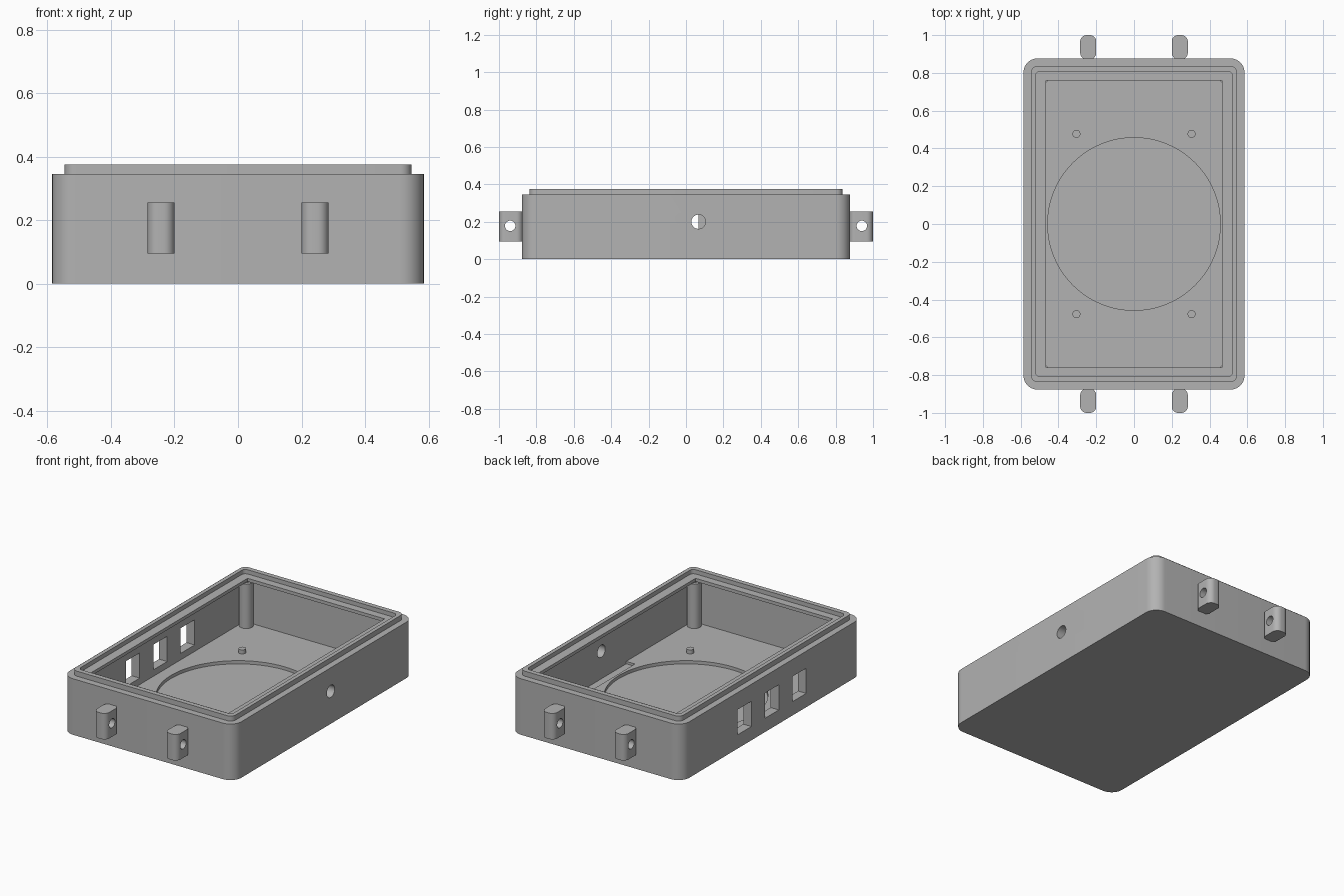
import bpy, math

if "Cube" in bpy.data.objects:
    bpy.data.objects.remove(bpy.data.objects["Cube"])

grey = bpy.data.materials.new("grey plastic")
grey.diffuse_color = (0.45, 0.45, 0.45, 1)
grey.use_nodes = True
grey.node_tree.nodes["Principled BSDF"].inputs["Base Color"].default_value = grey.diffuse_color


def prism(name, outline, z0, z1):
    """Extrude a closed counter-clockwise outline from z0 to z1."""
    n = len(outline)
    verts = [(x, y, z) for z in (z0, z1) for x, y in outline]
    faces = [tuple(reversed(range(n))), tuple(range(n, 2 * n))]
    faces += [(i, (i + 1) % n, n + (i + 1) % n, n + i) for i in range(n)]
    mesh = bpy.data.meshes.new(name)
    mesh.from_pydata(verts, [], faces)
    mesh.materials.append(grey)
    ob = bpy.data.objects.new(name, mesh)
    bpy.context.collection.objects.link(ob)
    return ob


def block(name, hx, hy, z0, z1, r=0.0, cx=0.0, cy=0.0, seg=8):
    """Box with rounded vertical corners."""
    pts = []
    for k, (sx, sy) in enumerate([(1, 1), (-1, 1), (-1, -1), (1, -1)]):
        for i in range(seg + 1 if r else 1):
            a = math.pi / 2 * (k + i / seg)
            pts.append((cx + sx * (hx - r) + r * math.cos(a),
                        cy + sy * (hy - r) + r * math.sin(a)))
    return prism(name, pts, z0, z1)


def disc(name, r, z0, z1, cx=0.0, cy=0.0, n=32):
    pts = [(cx + r * math.cos(2 * math.pi * i / n),
            cy + r * math.sin(2 * math.pi * i / n)) for i in range(n)]
    return prism(name, pts, z0, z1)


def rod_x(name, r, length, x, y, z):
    """Cylinder lying along x."""
    ob = disc(name, r, -length / 2, length / 2)
    ob.rotation_euler = (0, math.pi / 2, 0)
    ob.location = (x, y, z)
    return ob


def combine(ob, other, op):
    bpy.context.view_layer.objects.active = ob
    mod = ob.modifiers.new("bool", 'BOOLEAN')
    mod.operation, mod.object, mod.solver = op, other, 'EXACT'
    bpy.context.view_layer.update()
    bpy.ops.object.modifier_apply(modifier=mod.name)
    bpy.data.objects.remove(other, do_unlink=True)


def smooth(ob):
    bpy.ops.object.select_all(action='DESELECT')
    ob.select_set(True)
    bpy.context.view_layer.objects.active = ob
    bpy.ops.object.shade_smooth_by_angle(angle=math.radians(30))


# Case shell with raised rim
case = block("case", 0.585, 0.877, 0, 0.345, 0.075, seg=12)
combine(case, block("rim", 0.546, 0.837, 0.3, 0.376, 0.035), 'UNION')

# Hollow, inner shelf with its opening, and round recess in the floor
cuts = [
    block("cavity", 0.53, 0.82, 0.045, 0.33),
    block("opening", 0.467, 0.76, 0.3, 0.36),
    block("shelf_step", 0.522, 0.807, 0.35, 0.4, 0.025),
    disc("floor_recess", 0.457, 0.025, 0.1, n=96),
    block("side_slot", 0.03, 0.245, 0.03, 0.1, cx=0.5, cy=0.07),
    rod_x("cable_hole", 0.038, 0.2, 0.56, 0.067, 0.2),
]
# Three windows in the left wall
for y in (-0.267, 0, 0.267):
    cuts.append(block("window", 0.08, 0.0675, 0.085, 0.24, cx=-0.56, cy=y))
for c in cuts:
    combine(case, c, 'DIFFERENCE')
smooth(case)

for sx in (-1, 1):
    for sy in (-1, 1):
        # Mounting lugs with cross holes
        lug = block("mounting_lug", 0.0425, 0.064, 0.095, 0.255, 0.034,
                    sx * 0.2425, sy * 0.936)
        combine(lug, rod_x("lug_hole", 0.028, 0.3, sx * 0.2425, sy * 0.94, 0.178),
                'DIFFERENCE')
        smooth(lug)
        # Corner posts with a small pin on top
        smooth(disc("corner_post", 0.04, 0.04, 0.318, sx * 0.49, sy * 0.78))
        smooth(disc("post_pin", 0.018, 0.31, 0.335, sx * 0.49, sy * 0.78))
        # Locating pins on the floor
        smooth(disc("floor_pin", 0.021, 0.04, 0.07, sx * 0.305, sy * 0.477))
